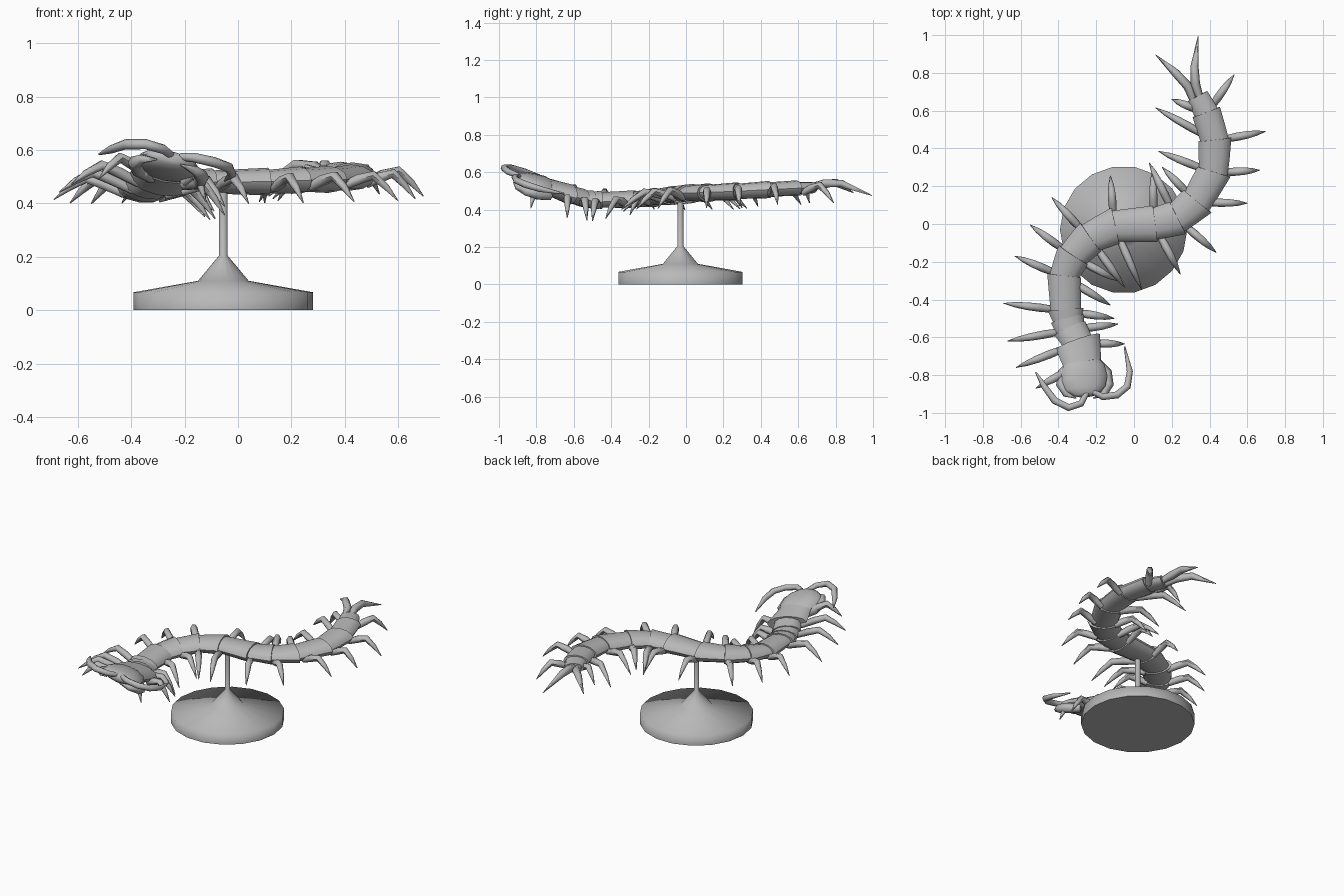
import bpy, bmesh, math
from mathutils import Vector

grey = bpy.data.materials.new("stone_grey")
grey.diffuse_color = (0.48, 0.48, 0.48, 1)
UP = Vector((0, 0, 1))


def finish(name, bm, angle=40):
    bmesh.ops.recalc_face_normals(bm, faces=bm.faces)
    me = bpy.data.meshes.new(name)
    bm.to_mesh(me)
    bm.free()
    me.materials.append(grey)
    ob = bpy.data.objects.new(name, me)
    bpy.context.collection.objects.link(ob)
    bpy.ops.object.select_all(action='DESELECT')
    ob.select_set(True)
    bpy.context.view_layer.objects.active = ob
    bpy.ops.object.shade_smooth_by_angle(angle=math.radians(angle))
    return ob


def loft(name, sections, n, angle=40):
    """Skin elliptical rings: (centre, side axis, up axis, half width, half height)."""
    bm = bmesh.new()
    rings = []
    for c, s, u, w, h in sections:
        rings.append([bm.verts.new(c + s * (w * math.cos(t)) + u * (h * math.sin(t)))
                      for t in (2 * math.pi * i / n for i in range(n))])
    for a, b in zip(rings, rings[1:]):
        for i in range(n):
            j = (i + 1) % n
            bm.faces.new((a[i], a[j], b[j], b[i]))
    bm.faces.new(rings[0])
    bm.faces.new(rings[-1])
    return finish(name, bm, angle)


def tube(name, points, radii, n=6):
    pts = [Vector(p) for p in points]
    secs = []
    for i, p in enumerate(pts):
        d = (pts[min(i + 1, len(pts) - 1)] - pts[max(i - 1, 0)]).normalized()
        s = d.cross(UP).normalized()
        secs.append((p, s, s.cross(d), radii[i], radii[i]))
    return loft(name, secs, n, 62)


# Display stand: broad disc, cone and post on one axis
X, Y = Vector((1, 0, 0)), Vector((0, 1, 0))
profile = [(0.337, 0), (0.337, 0.067), (0.095, 0.11), (0.016, 0.205), (0.016, 0.47)]
loft("stand", [(Vector((-0.055, -0.03, z)), X, Y, r, r) for r, z in profile], 18, 85)

# Body joints, head to tail: x, y, z, half width, half height, roll slope
joints = [
    (-0.275, -0.735, 0.52, 0.115, 0.048, 0.22), (-0.295, -0.63, 0.485, 0.118, 0.05, 0.2),
    (-0.335, -0.56, 0.465, 0.085, 0.045, 0.17), (-0.35, -0.51, 0.455, 0.085, 0.045, 0.15),
    (-0.36, -0.46, 0.452, 0.09, 0.045, 0.13), (-0.37, -0.28, 0.455, 0.085, 0.045, 0.1),
    (-0.325, -0.17, 0.465, 0.088, 0.047, 0.06), (-0.235, -0.075, 0.475, 0.09, 0.048, 0.03),
    (-0.105, -0.012, 0.48, 0.092, 0.048, 0), (0.105, 0.0, 0.482, 0.092, 0.048, 0),
    (0.225, 0.03, 0.487, 0.09, 0.047, 0), (0.33, 0.115, 0.49, 0.09, 0.047, 0),
    (0.42, 0.27, 0.497, 0.086, 0.045, 0), (0.428, 0.44, 0.507, 0.083, 0.043, 0),
    (0.385, 0.585, 0.515, 0.073, 0.038, 0), (0.34, 0.67, 0.517, 0.055, 0.028, 0)]
P = [Vector(j[:3]) for j in joints]


def frame(i):
    d = (P[min(i + 1, len(P) - 1)] - P[max(i - 1, 0)]).normalized()
    s = d.cross(UP).normalized()
    s = (s + UP * (s.x * -joints[i][5])).normalized()   # tilt the right side down
    return s, s.cross(d).normalized()


# Overlapping body plates, each flaring towards its rear lip
for i in range(len(P) - 1):
    (s0, u0), (s1, u1) = frame(i), frame(i + 1)
    w0, h0, w1, h1 = *joints[i][3:5], *joints[i + 1][3:5]
    if i == 1:
        w0 = 0.09                                       # narrow neck behind the first plate
    d = (P[i + 1] - P[i]).normalized()
    mid = (P[i] + P[i + 1]) / 2
    sm, um = (s0 + s1).normalized(), (u0 + u1).normalized()
    loft(f"body_plate_{i + 1}", [
        (P[i] - d * 0.006, s0, u0, w0 * 0.9, h0 * 0.9),
        (mid, sm, um, (w0 + w1) * 0.49, (h0 + h1) * 0.49),
        (P[i + 1] + d * 0.008, s1, u1, w1 * 1.06, h1 * 1.08)], 12, 50)

# Head shield
hs = Vector((1, 0.12, -0.22)).normalized()
hu = hs.cross(Vector((0.1, -0.9, 0.35)).normalized()).normalized() * -1
loft("head", [(Vector((x, y, z)), hs, hu, w, h) for x, y, z, w, h in [
    (-0.278, -0.715, 0.515, 0.09, 0.035), (-0.268, -0.76, 0.53, 0.116, 0.046),
    (-0.262, -0.82, 0.545, 0.124, 0.046), (-0.255, -0.87, 0.56, 0.108, 0.038),
    (-0.25, -0.9, 0.57, 0.075, 0.027), (-0.247, -0.912, 0.574, 0.04, 0.014)]], 12, 50)

# Antennae
ant_r = (0.014, 0.018, 0.019, 0.019, 0.016, 0.004)
tube("left_antenna", [(-0.25, -0.895, 0.58), (-0.28, -0.95, 0.603), (-0.345, -0.972, 0.622),
                      (-0.42, -0.935, 0.622), (-0.475, -0.86, 0.603), (-0.52, -0.785, 0.585)], ant_r, 8)
tube("right_antenna", [(-0.215, -0.89, 0.575), (-0.165, -0.915, 0.572), (-0.09, -0.905, 0.555),
                       (-0.035, -0.86, 0.535), (-0.022, -0.78, 0.51), (-0.05, -0.65, 0.485)], ant_r, 8)

# Curved fangs under the head
for name, k in (("left_fang", -1), ("right_fang", 1)):
    c = Vector((-0.26, 0, 0.505))
    tube(name, [c + Vector((k * a, y, z - k * a * 0.22)) for a, y, z in
                [(0.06, -0.73, -0.02), (0.115, -0.79, 0), (0.125, -0.85, 0.02),
                 (0.1, -0.9, 0.04), (0.045, -0.922, 0.05)]],
         (0.025, 0.03, 0.028, 0.018, 0.003))

# Legs: joint index, left tip x y, right tip x y
legs = [
    (0, -0.52, -0.87, -0.12, -0.83), (1, -0.625, -0.76, -0.05, -0.635),
    (2, -0.67, -0.62, -0.085, -0.53), (4, -0.69, -0.42, -0.105, -0.5),
    (5, -0.63, -0.17, -0.125, -0.43), (6, -0.55, -0.005, -0.09, -0.3),
    (7, -0.435, 0.14, -0.05, -0.335), (8, -0.125, 0.255, 0.04, -0.345),
    (9, 0.1, 0.29, 0.245, -0.265), (10, 0.08, 0.325, 0.435, -0.15),
    (11, 0.15, 0.3, 0.6, 0.11), (12, 0.13, 0.385, 0.665, 0.285),
    (13, 0.115, 0.615, 0.695, 0.49), (14, 0.2, 0.66, 0.53, 0.79)]
for i, lx, ly, rx, ry in legs:
    w, roll = joints[i][3], joints[i][5]
    for name, x, y in (("left_leg", lx, ly), ("right_leg", rx, ry)):
        c = P[i]
        flat = Vector((x - c.x, y - c.y, 0))
        out = flat.normalized()
        span = flat.length
        tilt = -roll * out.x

        def at(r, dz):
            return c + out * r + UP * (dz + tilt * r)
        a = w * 0.7
        tube(f"{name}_{i + 1}", [at(a, -0.025), at(a + (span - a) * 0.28, 0.0),
                                 at(a + (span - a) * 0.55, 0.015), at(a + (span - a) * 0.78, -0.027),
                                 at(span, -0.08)],
             (0.018, 0.022, 0.02, 0.014, 0.002))

# Long trailing legs at the tail
for name, pts in (
        ("left_tail_leg", [(0.32, 0.64, 0.515), (0.285, 0.73, 0.535), (0.22, 0.80, 0.545), (0.115, 0.895, 0.49)]),
        ("right_tail_leg", [(0.355, 0.65, 0.515), (0.325, 0.74, 0.54), (0.32, 0.83, 0.54), (0.34, 0.995, 0.475)])):
    tube(name, pts, (0.018, 0.025, 0.022, 0.002))
